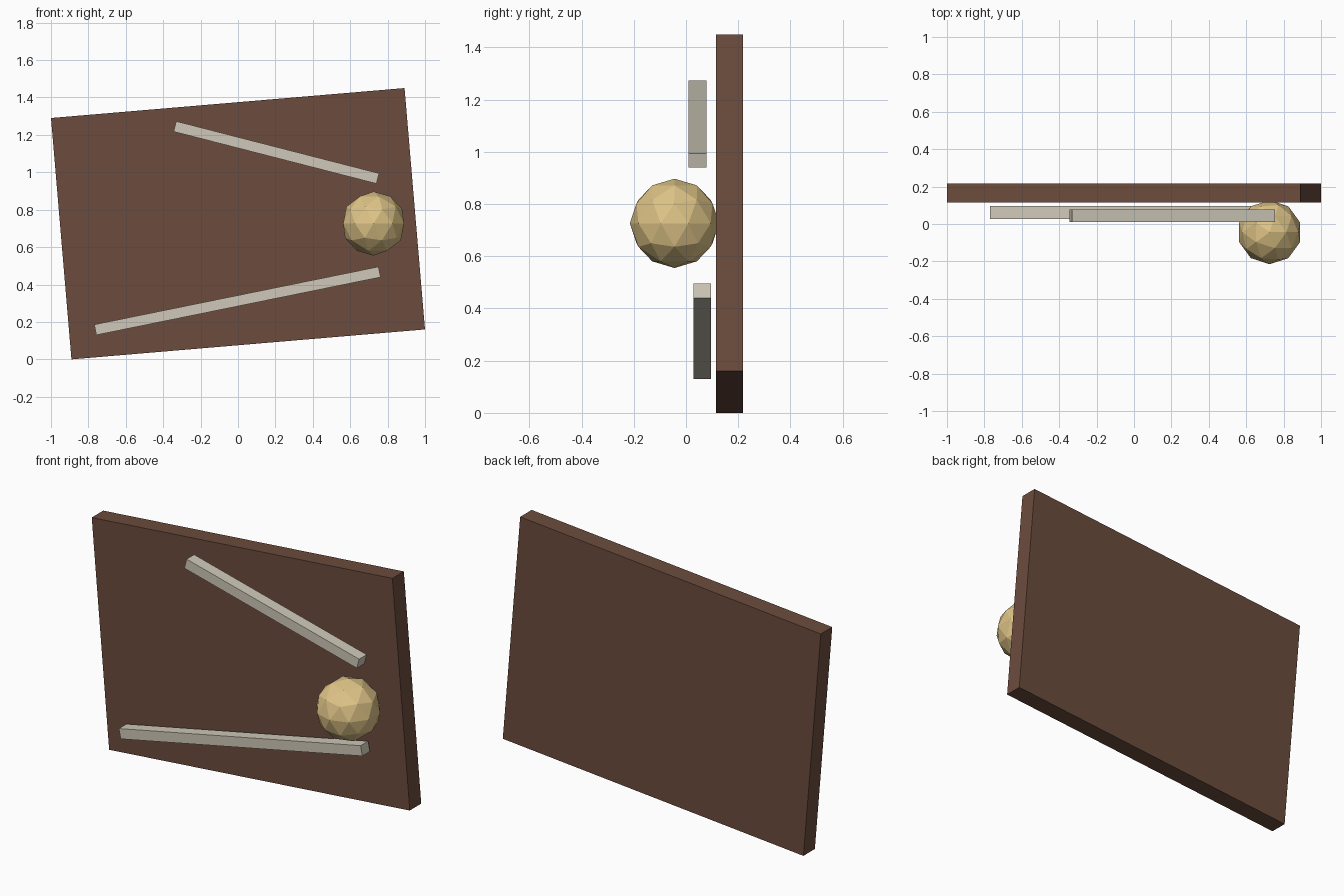
import bpy
from math import radians

cube = bpy.data.objects.get("Cube")
if cube:
    bpy.data.objects.remove(cube, do_unlink=True)


def make_material(name, colour):
    mat = bpy.data.materials.new(name)
    mat.use_nodes = True
    mat.diffuse_color = (*colour, 1)
    shader = next(n for n in mat.node_tree.nodes if n.type == "BSDF_PRINCIPLED")
    shader.inputs["Base Color"].default_value = (*colour, 1)
    shader.inputs["Roughness"].default_value = 0.8
    return mat


brown = make_material("brown_wood", (0.15, 0.072, 0.047))
cream = make_material("pale_cream", (0.62, 0.58, 0.48))
tan = make_material("golden_tan", (0.73, 0.55, 0.24))


def add_box(name, size, centre, tilt, mat):
    """Box tilted in the plane of the board; positive tilt raises the +x end."""
    bpy.ops.mesh.primitive_cube_add(size=1, location=centre, rotation=(0, -radians(tilt), 0))
    box = bpy.context.object
    box.name = name
    box.scale = size
    bpy.ops.object.transform_apply(location=False, rotation=False, scale=True)
    box.data.materials.append(mat)
    return box


# Tilted backing board
add_box("board", (1.897, 0.103, 1.295), (0, 0.166, 0.725), 4.84, brown)

# Sloping rails in front of the board
add_box("upper_rail", (1.12, 0.068, 0.057), (0.205, 0.044, 1.106), -14.4, cream)
add_box("lower_rail", (1.551, 0.068, 0.057), (-0.003, 0.062, 0.3125), 11.5, cream)

# Faceted ball between the rails
bpy.ops.mesh.primitive_ico_sphere_add(subdivisions=2, radius=0.171, location=(0.725, -0.044, 0.726))
ball = bpy.context.object
ball.name = "ball"
ball.data.materials.append(tan)
bpy.ops.object.shade_flat()
